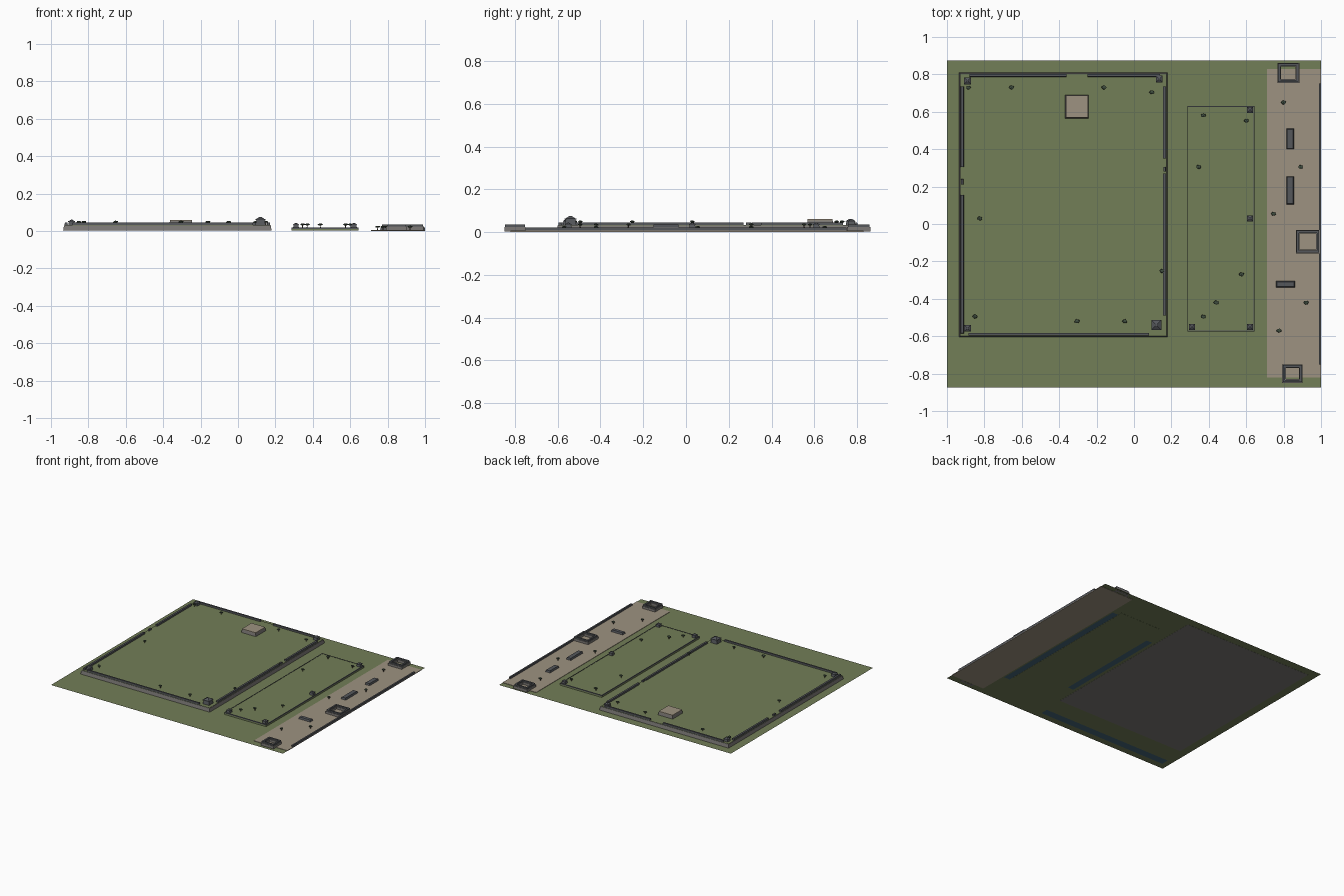
import bpy, bmesh, math, random
from mathutils import Matrix, Vector

if "Cube" in bpy.data.objects:
    bpy.data.objects.remove(bpy.data.objects["Cube"])

random.seed(4)


def mat(name, r, g, b):
    m = bpy.data.materials.new(name)
    m.diffuse_color = (r, g, b, 1)
    m.use_nodes = True
    m.node_tree.nodes["Principled BSDF"].inputs["Base Color"].default_value = m.diffuse_color
    return m


GRASS = mat("grass", 0.17, 0.21, 0.095)
SAND = mat("sand", 0.34, 0.29, 0.22)
STONE = mat("stone", 0.2, 0.19, 0.18)
DARK = mat("dark_stone", 0.09, 0.095, 0.105)
WATER = mat("water", 0.06, 0.13, 0.19)
LEAF = mat("leaf", 0.05, 0.075, 0.05)
BARK = mat("bark", 0.1, 0.07, 0.05)


def finish(name, bm, material):
    me = bpy.data.meshes.new(name)
    bm.to_mesh(me)
    bm.free()
    me.materials.append(material)
    ob = bpy.data.objects.new(name, me)
    bpy.context.collection.objects.link(ob)
    return ob


def add_box(bm, x0, x1, y0, y1, z0, z1, inset=0.0):
    """Box whose top is drawn in by inset."""
    v = [bm.verts.new(p) for p in (
        (x0, y0, z0), (x1, y0, z0), (x1, y1, z0), (x0, y1, z0),
        (x0 + inset, y0 + inset, z1), (x1 - inset, y0 + inset, z1),
        (x1 - inset, y1 - inset, z1), (x0 + inset, y1 - inset, z1))]
    for f in ((3, 2, 1, 0), (4, 5, 6, 7), (0, 1, 5, 4),
              (1, 2, 6, 5), (2, 3, 7, 6), (3, 0, 4, 7)):
        bm.faces.new([v[i] for i in f])


def box(name, material, *dims):
    bm = bmesh.new()
    add_box(bm, *dims)
    return finish(name, bm, material)


def sheet(name, material, x0, x1, y0, y1, z):
    bm = bmesh.new()
    bm.faces.new([bm.verts.new(p) for p in
                  ((x0, y0, z), (x1, y0, z), (x1, y1, z), (x0, y1, z))])
    return finish(name, bm, material)


def ring(name, material, x0, x1, y0, y1, z0, z1, t):
    """Rectangular wall loop of thickness t."""
    bm = bmesh.new()
    add_box(bm, x0, x1, y0, y0 + t, z0, z1)
    add_box(bm, x0, x1, y1 - t, y1, z0, z1)
    add_box(bm, x0, x0 + t, y0 + t, y1 - t, z0, z1)
    add_box(bm, x1 - t, x1, y0 + t, y1 - t, z0, z1)
    return finish(name, bm, material)


def tower(name, x, y, z, w, h):
    """Shaft, overhanging cornice and low pyramid cap."""
    bm = bmesh.new()
    r = w / 2
    add_box(bm, x - r, x + r, y - r, y + r, z, z + h * 0.6, r * 0.2)
    add_box(bm, x - r, x + r, y - r, y + r, z + h * 0.6, z + h * 0.72)
    add_box(bm, x - r * .85, x + r * .85, y - r * .85, y + r * .85,
            z + h * 0.72, z + h, r * 0.7)
    return finish(name, bm, DARK)


def tree(i, x, y, z):
    bm = bmesh.new()
    bmesh.ops.create_cone(bm, cap_ends=True, segments=6, radius1=0.003, radius2=0.002,
                          depth=0.014, matrix=Matrix.Translation((x, y, z + 0.007)))
    finish(f"tree_trunk_{i}", bm, BARK)
    bm = bmesh.new()
    bmesh.ops.create_icosphere(bm, subdivisions=1, radius=1)
    for v in bm.verts:
        v.co *= random.uniform(0.85, 1.1)
        v.co = Vector((v.co.x * 0.015, v.co.y * 0.012, v.co.z * 0.006)) + Vector((x, y, z + 0.017))
    finish(f"tree_crown_{i}", bm, LEAF)


# Ground, sandy road and channels under the turf
sheet("ground", GRASS, -1, 1, -0.875, 0.875, 0.003)
box("road", SAND, 0.71, 1.0, -0.82, 0.83, 0.001, 0.006)
sheet("front_channel", WATER, -0.95, 0.17, -0.82, -0.76, 0)
sheet("middle_channel", WATER, 0.21, 0.26, -0.42, 0.45, 0)
sheet("outer_channel", WATER, 0.65, 0.70, -0.6, 0.6, 0)

# Upper terrace: retaining wall, turf and a stone kerb
box("upper_retaining_wall", STONE, -0.935, 0.18, -0.605, 0.81, 0.002, 0.03, 0.005)
box("upper_turf", GRASS, -0.928, 0.173, -0.598, 0.803, 0.03, 0.032)

# Parapets with gateways
for i, (x0, x1, y0, y1) in enumerate((
        (-0.885, 0.08, -0.597, -0.583), (-0.88, -0.36, 0.787, 0.802),
        (-0.25, 0.14, 0.787, 0.802), (-0.927, -0.91, -0.585, 0.155),
        (-0.927, -0.91, 0.305, 0.735), (-0.925, -0.912, 0.21, 0.24),
        (0.155, 0.172, -0.49, 0.27), (0.155, 0.172, 0.35, 0.735),
        (0.157, 0.17, 0.28, 0.305))):
    box(f"parapet_{i}", DARK, x0, x1, y0, y1, 0.03, 0.045, 0.001)

# Corner towers
for i, (x, y) in enumerate(((-0.89, 0.765), (0.135, 0.775), (-0.89, -0.558))):
    tower(f"upper_tower_{i}", x, y, 0.031, 0.036, 0.03)
tower("main_tower", 0.12, -0.54, 0.031, 0.055, 0.045)

# Raised dais
box("dais_base", STONE, -0.368, -0.242, 0.565, 0.69, 0.031, 0.054, 0.004)
box("dais_top", SAND, -0.364, -0.246, 0.569, 0.686, 0.054, 0.06)

# Lower terrace with kerb and posts
box("lower_terrace", GRASS, 0.285, 0.645, -0.575, 0.63, 0.002, 0.018, 0.002)
ring("lower_kerb", DARK, 0.285, 0.645, -0.575, 0.63, 0.012, 0.02, 0.005)
for i, (x, y) in enumerate(((0.62, 0.61), (0.62, 0.03), (0.62, -0.55), (0.31, -0.55))):
    tower(f"lower_tower_{i}", x, y, 0.018, 0.031, 0.026)

# Gatehouse enclosures beside the road
for i, (x, y, w, d) in enumerate(((0.825, 0.808, 0.118, 0.108),
                                  (0.93, -0.094, 0.128, 0.125),
                                  (0.847, -0.80, 0.11, 0.1))):
    a, b = w / 2, d / 2
    ring(f"enclosure_base_{i}", STONE, x - a, x + a, y - b, y + b, 0.002, 0.024, 0.02)
    ring(f"enclosure_wall_{i}", DARK, x - a + .004, x + a - .004,
         y - b + .004, y + b - .004, 0.024, 0.035, 0.012)

# Road barriers and edge wall
for i, (x, y, w, d) in enumerate(((0.835, 0.455, 0.04, 0.11),
                                  (0.835, 0.18, 0.04, 0.15),
                                  (0.81, -0.322, 0.1, 0.034))):
    box(f"barrier_{i}", DARK, x - w / 2, x + w / 2, y - d / 2, y + d / 2, 0.005, 0.02, 0.004)
box("road_edge_wall", DARK, 0.988, 1.0, -0.75, 0.75, 0.004, 0.02)

# Trees per level
groves = (
    (0.032, ((-0.885, .73), (-.655, .73), (-.16, .73), (.095, .705), (-.825, .03),
             (-.85, -.495), (-.305, -.52), (-.05, -.52), (.15, -.25))),
    (0.018, ((.37, .58), (.6, .553), (.345, .305), (.575, -.27), (.44, -.42), (.37, -.495))),
    (0.006, ((.8, .65), (.89, .305), (.745, .055), (.92, -.42), (.775, -.57))))
n = 0
for z, spots in groves:
    for x, y in spots:
        tree(n, x, y, z)
        n += 1
